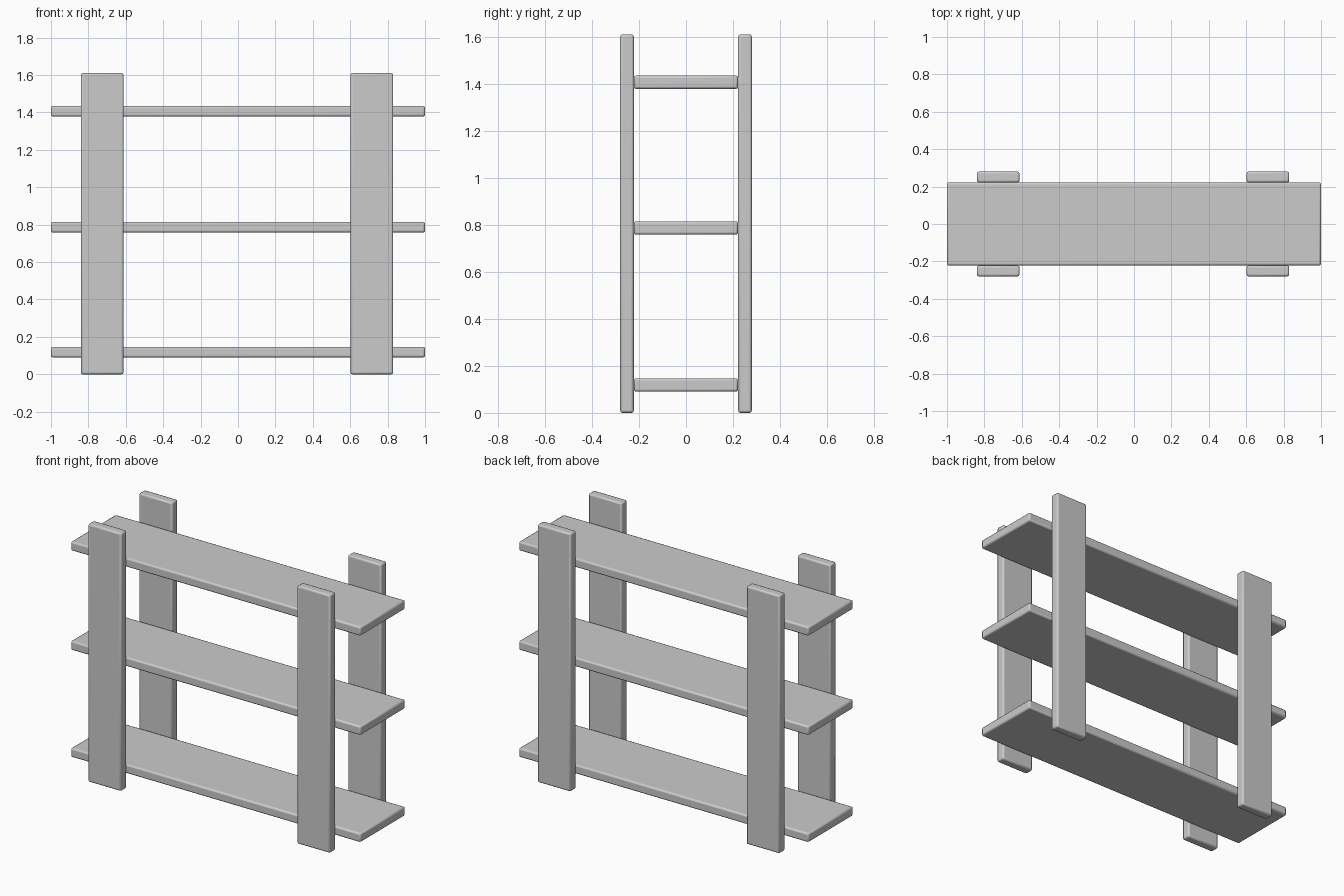
import bpy

cube = bpy.data.objects.get("Cube")
if cube:
    bpy.data.objects.remove(cube, do_unlink=True)

wood = bpy.data.materials.new("plain grey")
GREY = (0.6, 0.6, 0.6, 1)
wood.diffuse_color = GREY
wood.use_nodes = True
wood.node_tree.nodes["Principled BSDF"].inputs["Base Color"].default_value = GREY


def plank(name, low, high, bevel=0.01):
    """Softly worn board spanning two opposite corners."""
    centre = [(a + b) / 2 for a, b in zip(low, high)]
    bpy.ops.mesh.primitive_cube_add(size=1, location=centre)
    board = bpy.context.object
    board.name = name
    board.scale = [b - a for a, b in zip(low, high)]
    bpy.ops.object.transform_apply(location=False, rotation=False, scale=True)
    board.data.materials.append(wood)
    worn = board.modifiers.new("worn edges", "BEVEL")
    worn.width = bevel
    worn.segments = 2
    bpy.ops.object.shade_smooth_by_angle(angle=0.8)
    return board


# Three long shelves
for name, z in (("bottom", 0.09), ("middle", 0.758), ("top", 1.378)):
    plank(name + "_shelf", (-1, -0.222, z), (1, 0.222, z + 0.057))

# Four upright posts, front and back of the shelves
for side, x in (("right", -0.84), ("left", 0.602)):
    for place, y in (("front", -0.28), ("back", 0.222)):
        plank(f"{place}_{side}_post", (x, y, 0), (x + 0.228, y + 0.058, 1.61))
